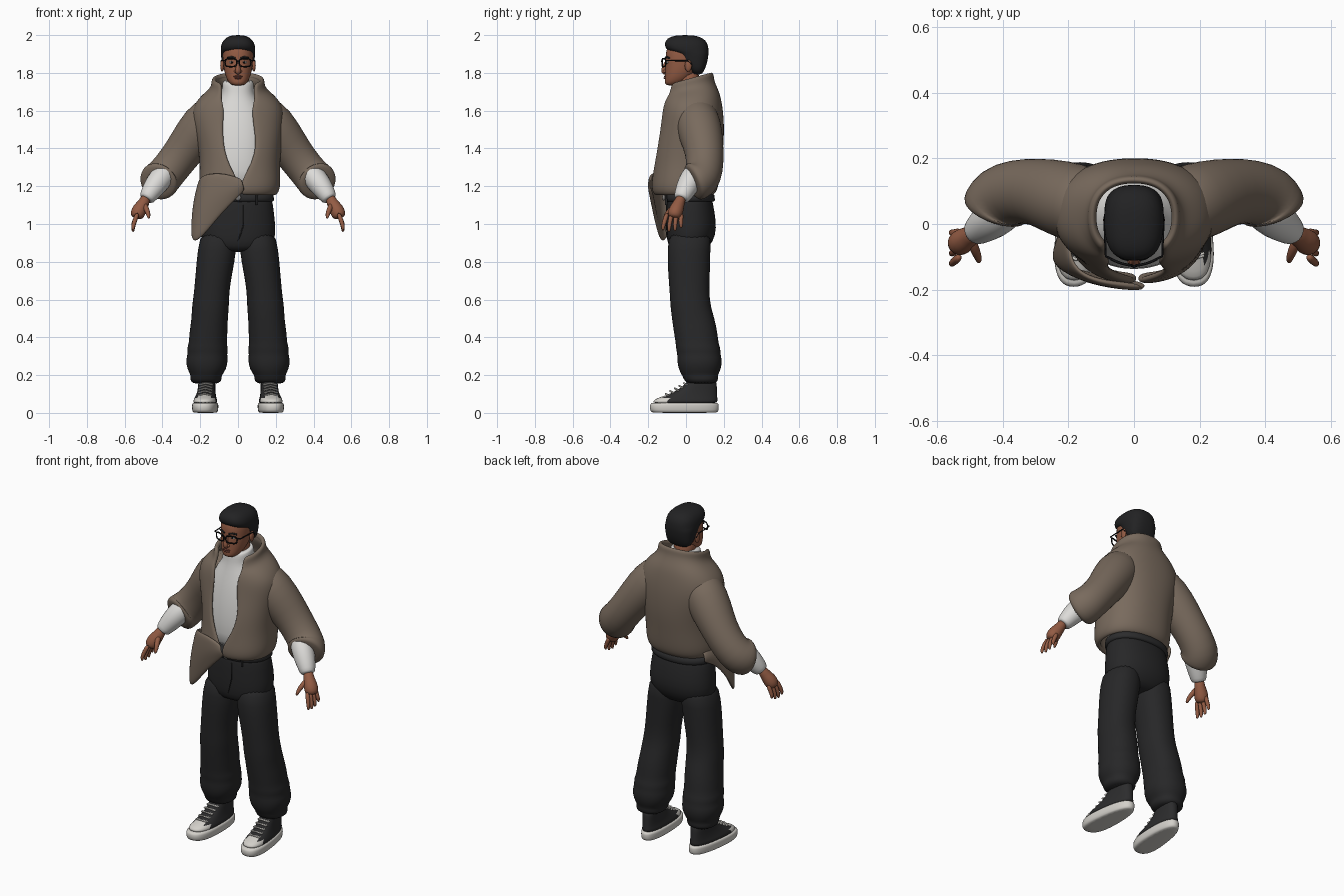
import bpy, bmesh
from math import sin, cos, pi, asin
from mathutils import Vector

cube = bpy.data.objects.get("Cube")
if cube:
    bpy.data.objects.remove(cube, do_unlink=True)


def material(name, r, g, b, rough=0.8):
    m = bpy.data.materials.new(name)
    m.use_nodes = True
    m.diffuse_color = (r, g, b, 1)
    node = m.node_tree.nodes["Principled BSDF"]
    node.inputs["Base Color"].default_value = (r, g, b, 1)
    node.inputs["Roughness"].default_value = rough
    return m


BROWN = material("taupe jacket", .19, .145, .11)
WHITE = material("white knit", .72, .71, .69)
PANTS = material("charcoal cloth", .02, .02, .021)
CANVAS = material("black canvas", .025, .025, .026)
RUBBER = material("off white rubber", .65, .63, .59)
SKIN = material("brown skin", .29, .105, .057)
LIPS = material("dark lips", .19, .06, .042)
HAIR = material("black hair", .016, .016, .017)
FRAME = material("black frame", .006, .006, .007)
METAL = material("grey metal", .22, .21, .2)


def finish(name, bm, mat, mirror=False, solid=0, sub=1):
    """Turn a bmesh into a smooth object with its modifiers."""
    bmesh.ops.recalc_face_normals(bm, faces=bm.faces[:])
    mesh = bpy.data.meshes.new(name)
    bm.to_mesh(mesh)
    bm.free()
    mesh.materials.append(mat)
    for p in mesh.polygons:
        p.use_smooth = True
    ob = bpy.data.objects.new(name, mesh)
    bpy.context.collection.objects.link(ob)
    if solid:
        mod = ob.modifiers.new("thickness", 'SOLIDIFY')
        mod.thickness, mod.offset = solid, 0
    if sub:
        mod = ob.modifiers.new("smooth", 'SUBSURF')
        mod.levels = mod.render_levels = sub
    if mirror:
        ob.modifiers.new("mirror", 'MIRROR')
    return ob


def loft(name, rings, mat, closed=True, cap=True, **kw):
    """Skin a row of equal point rings."""
    bm = bmesh.new()
    rows = [[bm.verts.new(p) for p in ring] for ring in rings]
    n = len(rows[0])
    for a, b in zip(rows, rows[1:]):
        for i in range(n if closed else n - 1):
            j = (i + 1) % n
            bm.faces.new((a[i], a[j], b[j], b[i]))
    if closed and cap:
        bm.faces.new(rows[0])
        bm.faces.new(rows[-1])
    return finish(name, bm, mat, **kw)


def ring(z, rx, front, back, cx=0, gap=None, power=2.2, tilt=0, n=24):
    """Rounded horizontal section, optionally open at the front."""
    cy, ry, pts = (front + back) / 2, (back - front) / 2, []
    start = 0 if gap is None else asin(min(gap / rx, 1))
    steps = n if gap is None else n - 1
    for i in range(n):
        a = start + (2 * pi - 2 * start) * i / steps
        s, c = sin(a), cos(a)
        x = rx * abs(s) ** (2 / power) * (1 if s > 0 else -1)
        y = cy - ry * abs(c) ** (2 / power) * (1 if c > 0 else -1)
        pts.append(Vector((cx + x, y, z + tilt * y)))
    return pts


def limb(name, path, mat, n=14, **kw):
    """Tapered tube through (x, y, z, radius) points."""
    pts = [Vector(p[:3]) for p in path]
    rings = []
    for i, p in enumerate(pts):
        t = pts[min(i + 1, len(pts) - 1)] - pts[max(i - 1, 0)]
        u = t.cross(Vector((1, 0, 0))).normalized()
        v = t.cross(u).normalized()
        r = path[i][3]
        rings.append([p + r * (u * cos(2 * pi * k / n) + v * sin(2 * pi * k / n)) for k in range(n)])
    return loft(name, rings, mat, **kw)


def ball(name, loc, size, mat, mirror=False):
    bm = bmesh.new()
    bmesh.ops.create_uvsphere(bm, u_segments=16, v_segments=10, radius=1)
    bmesh.ops.scale(bm, vec=size, verts=bm.verts)
    bmesh.ops.translate(bm, vec=loc, verts=bm.verts)
    return finish(name, bm, mat, mirror, sub=0)


def wire(name, points, r, mat, cyclic=False, mirror=False):
    """Thin round wire converted to a mesh."""
    cu = bpy.data.curves.new(name, 'CURVE')
    cu.dimensions, cu.bevel_depth, cu.bevel_resolution = '3D', r, 1
    sp = cu.splines.new('POLY')
    sp.points.add(len(points) - 1)
    for q, p in zip(sp.points, points):
        q.co = (*p, 1)
    sp.use_cyclic_u, cu.use_fill_caps = cyclic, True
    tmp = bpy.data.objects.new(name, cu)
    bpy.context.collection.objects.link(tmp)
    bm = bmesh.new()
    bm.from_mesh(tmp.evaluated_get(bpy.context.evaluated_depsgraph_get()).to_mesh())
    bpy.data.objects.remove(tmp, do_unlink=True)
    return finish(name, bm, mat, mirror, sub=0)


# Trousers: hips, legs with gathered hems, belt
hips = [(.85, .1, -.07, .09), (.88, .18, -.095, .125), (.94, .202, -.103, .16), (1.02, .197, -.105, .16),
        (1.1, .187, -.103, .145), (1.19, .172, -.1, .13)]
loft("trouser_hips", [ring(*h) for h in hips], PANTS)
leg = [(.15, .078, .0, .165, .17), (.185, .085, -.015, .172, .17), (.2, .082, -.022, .168, .168),
       (.23, .104, -.04, .186, .165), (.28, .113, -.048, .192, .165), (.31, .104, -.046, .183, .162),
       (.34, .11, -.054, .184, .162), (.37, .1, -.055, .172, .16), (.42, .102, -.064, .168, .157),
       (.5, .096, -.075, .152, .15), (.56, .099, -.083, .132, .146), (.64, .093, -.087, .122, .14),
       (.75, .098, -.096, .128, .126), (.86, .104, -.1, .128, .111), (.98, .092, -.09, .14, .1)]
loft("trouser_leg", [ring(*h) for h in leg], PANTS, mirror=True)
loft("belt", [ring(z, r, -.1 - r + .178, .14 + r - .178) for z, r in
              ((1.115, .184), (1.12, .194), (1.16, .19), (1.165, .178))], CANVAS)
ball("belt_buckle", (0, -.118, 1.14), (.016, .008, .016), METAL)
wire("belt_loop", [(.1, -.104, 1.1), (.1, -.107, 1.17)], .007, PANTS, mirror=True)
wire("fly_seam", [(.03, -.103, 1.1), (.03, -.107, 1.0), (.015, -.104, .95), (0, -.095, .91)], .003, PANTS)


# Shoes: sole, canvas upper with toe cap, laces
def foot(z, rx, front, back):
    pts = ring(z, rx, front, back, power=2.5)
    return [Vector((.17 - .07 * p.y + p.x * (1 - .9 * p.y), p.y, p.z)) for p in pts]


sole = [(0, .055, -.175, .16), (.004, .064, -.188, .172), (.03, .067, -.195, .176), (.05, .066, -.19, .174), (.056, .06, -.18, .166)]
loft("shoe_sole", [foot(*s) for s in sole], RUBBER, mirror=True)
upper = [(.045, .062, -.183, .168), (.065, .061, -.175, .168), (.08, .056, -.15, .167), (.095, .052, -.1, .166),
         (.12, .048, -.045, .165), (.15, .048, -.005, .163), (.185, .048, .015, .16)]
shoe = loft("shoe_upper", [foot(*s) for s in upper], CANVAS, mirror=True)
shoe.data.materials.append(RUBBER)
for p in shoe.data.polygons:
    if p.center.y < -.105:
        p.material_index = 1
for i in range(5):
    y, z = -.1 + .024 * i, .098 + .014 * i
    cx = .17 - .07 * y
    for side in (-1, 1):
        wire("shoe_lace", [(cx - side * .036, y + .012, z - .006), (cx, y - .008, z + .004),
                           (cx + side * .036, y + .004, z - .006)], .0045, RUBBER, mirror=True)

# High neck sweater and forearm cuffs
sweater = [(1.18, .15, -.13, .1), (1.3, .165, -.14, .13), (1.42, .17, -.138, .15), (1.55, .17, -.118, .15),
           (1.63, .13, -.098, .13), (1.68, .09, -.085, .1), (1.71, .084, -.08, .09), (1.74, .084, -.078, .085),
           (1.76, .078, -.072, .08), (1.755, .065, -.06, .07)]
loft("sweater_body", [ring(*s, tilt=.12) for s in sweater], WHITE)
limb("sweater_forearm", [(.35, .08, 1.31, .05), (.39, .045, 1.265, .064), (.43, .015, 1.215, .064), (.465, -.01, 1.165, .052),
                         (.484, -.025, 1.135, .043), (.487, -.027, 1.13, .032)], WHITE, mirror=True)

# Open jacket with stand collar: height, half width, front, back, opening, tilt
jacket = [(1.155, .18, -.155, .13, 0, 0), (1.18, .2, -.172, .155, 0, 0), (1.23, .205, -.172, .165, .004, 0),
          (1.32, .2, -.163, .175, .05, 0), (1.42, .21, -.152, .188, .076, 0), (1.53, .235, -.13, .19, .066, 0),
          (1.61, .235, -.12, .183, .06, 0), (1.665, .19, -.112, .17, .075, .1), (1.695, .145, -.105, .15, .08, .2),
          (1.73, .128, -.1, .135, .08, .25), (1.752, .13, -.098, .137, .084, .28), (1.758, .118, -.088, .126, .086, .28)]
loft("jacket_body", [ring(z, rx, f, b, .01 if z < 1.5 else 0, g, 2.3, t) for z, rx, f, b, g, t in jacket],
     BROWN, closed=False, solid=.026, sub=2)
limb("jacket_sleeve", [(.09, .04, 1.6, .09), (.15, .055, 1.565, .122), (.225, .08, 1.47, .118), (.295, .1, 1.375, .102),
                       (.36, .1, 1.29, .1), (.405, .083, 1.24, .105), (.418, .055, 1.228, .108), (.424, .038, 1.22, .1),
                       (.427, .03, 1.217, .084)], BROWN, n=20, mirror=True)

# Loose front panel hanging on the right side
tops = [(-.17, .09, 1.2), (-.19, .0, 1.22), (-.2, -.07, 1.24), (-.185, -.13, 1.26), (-.14, -.165, 1.27), (-.07, -.182, 1.27), (.02, -.188, 1.24)]
ends = [(-.18, .09, 1.14), (-.205, .0, 1.1), (-.245, -.085, .96), (-.24, -.125, .885), (-.165, -.145, .955), (-.085, -.165, 1.06), (.04, -.182, 1.18)]
strips = []
for a, b in zip(tops, ends):
    a, b = Vector(a), Vector(b)
    out = Vector((a.x, a.y, 0)).normalized() * .012
    strips.append([a.lerp(b, k / 5) + out * sin(pi * k / 5) for k in range(6)])
loft("jacket_front_flap", strips, BROWN, closed=False, solid=.02, sub=2)

# Hands
limb("palm", [(.483, -.02, 1.15, .026), (.497, -.035, 1.115, .029), (.52, -.05, 1.08, .04), (.534, -.06, 1.05, .04),
              (.54, -.064, 1.03, .028)], SKIN, mirror=True)
for i, drop in enumerate((.008, 0, .004, .02)):
    y = -.098 + .025 * i
    tip = -.122 + .032 * i
    limb("finger", [(.53, y, 1.06, .014), (.548, (y + tip) / 2 - .004, 1.015, .013), (.557, tip, .975 + drop, .011),
                    (.554, tip, .957 + drop, .006)], SKIN, n=8, mirror=True)
limb("thumb", [(.5, -.04, 1.11, .018), (.485, -.078, 1.08, .016), (.474, -.103, 1.052, .013), (.472, -.118, 1.028, .007)],
     SKIN, n=8, mirror=True)

# Head and neck
loft("neck", [ring(z, .058, -.05, .07) for z in (1.7, 1.76, 1.82)], SKIN)
head = [(1.733, .025, -.1, -.05), (1.742, .043, -.113, -.02), (1.765, .059, -.113, .02), (1.795, .07, -.111, .05),
        (1.83, .077, -.11, .075), (1.87, .08, -.107, .085), (1.91, .081, -.108, .09), (1.95, .072, -.095, .08), (1.975, .04, -.05, .05)]
loft("head", [ring(*h) for h in head], SKIN)
limb("nose", [(0, -.1, 1.865, .008), (0, -.113, 1.84, .01), (0, -.12, 1.815, .015), (0, -.115, 1.803, .015), (0, -.105, 1.798, .01)], SKIN)
ball("nostril_wing", (.012, -.112, 1.808), (.009, .01, .008), SKIN, True)
ball("upper_lip", (0, -.109, 1.781), (.024, .009, .005), LIPS)
ball("lower_lip", (0, -.109, 1.772), (.02, .01, .006), LIPS)
ball("ear", (.084, .012, 1.838), (.01, .019, .031), SKIN, True)
ball("eye", (.033, -.097, 1.856), (.014, .007, .006), WHITE, True)
ball("iris", (.033, -.102, 1.856), (.006, .004, .006), FRAME, True)
wire("eyebrow", [(.014, -.109, 1.879), (.035, -.104, 1.885), (.056, -.089, 1.879)], .005, HAIR, mirror=True)

# Short hair
hair = [(1.788, .06, .035, .085), (1.82, .08, .02, .1), (1.85, .086, -.02, .112), (1.885, .09, -.035, .118), (1.905, .091, -.05, .12),
        (1.918, .092, -.102, .12), (1.945, .091, -.115, .118), (1.972, .08, -.11, .106), (1.992, .055, -.085, .075), (2.0, .025, -.04, .03)]
loft("hair", [ring(*h, power=2.6) for h in hair], HAIR)

# Glasses
rim = []
for k in range(20):
    a = 2 * pi * k / 20
    c, s = cos(a), sin(a)
    x = .038 + .031 * abs(c) ** .6 * (1 if c > 0 else -1)
    rim.append((x, -.126 + 4 * x * x, 1.854 + .021 * abs(s) ** .6 * (1 if s > 0 else -1)))
wire("glasses_rim", rim, .004, FRAME, cyclic=True, mirror=True)
wire("glasses_bridge", [(-.01, -.126, 1.86), (0, -.129, 1.862), (.01, -.126, 1.86)], .004, FRAME)
wire("glasses_temple", [(.068, -.107, 1.865), (.086, -.098, 1.865), (.09, .01, 1.864), (.088, .03, 1.845)], .0035, FRAME, mirror=True)
